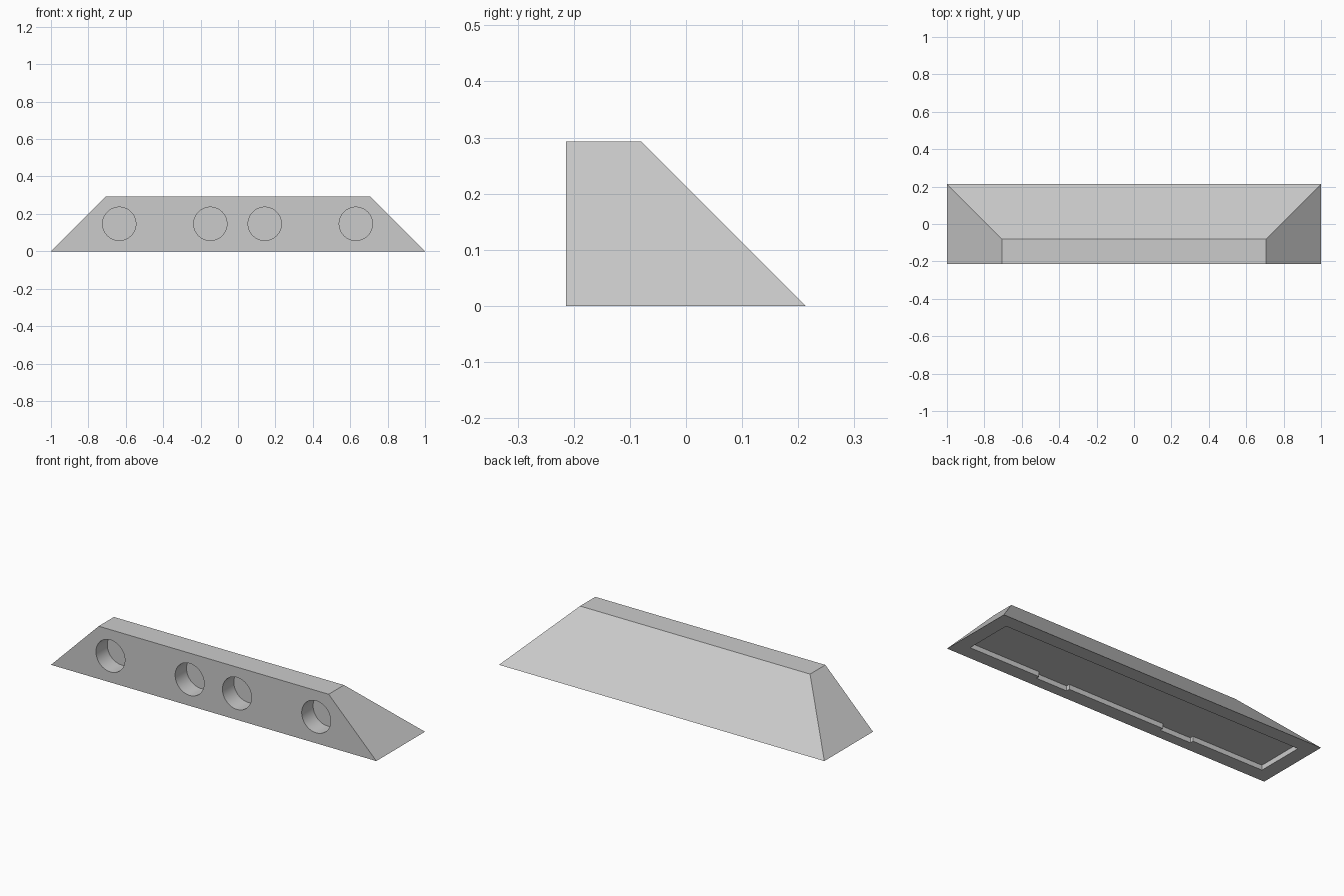
import bpy, bmesh, math
from mathutils import Matrix

if "Cube" in bpy.data.objects:
    bpy.data.objects.remove(bpy.data.objects["Cube"])

grey = bpy.data.materials.new("light_grey")
grey.diffuse_color = (0.6, 0.6, 0.6, 1)
grey.use_nodes = True
grey.node_tree.nodes["Principled BSDF"].inputs["Base Color"].default_value = grey.diffuse_color

W, D, H = 1.0, 0.2135, 0.293        # half width, half depth, height
BEVEL = 0.293                       # 45 degree slopes


def make_object(name, bm):
    bmesh.ops.recalc_face_normals(bm, faces=bm.faces)
    mesh = bpy.data.meshes.new(name)
    bm.to_mesh(mesh)
    bm.free()
    mesh.materials.append(grey)
    obj = bpy.data.objects.new(name, mesh)
    bpy.context.collection.objects.link(obj)
    return obj


def box(name, x0, x1, y0, y1, z0, z1):
    bm = bmesh.new()
    m = Matrix.Translation(((x0 + x1) / 2, (y0 + y1) / 2, (z0 + z1) / 2)) \
        @ Matrix.Diagonal((x1 - x0, y1 - y0, z1 - z0, 1))
    bmesh.ops.create_cube(bm, size=1, matrix=m)
    return make_object(name, bm)


def cut(target, cutter):
    cutter.hide_render = True
    mod = target.modifiers.new("cut", 'BOOLEAN')
    mod.operation, mod.solver, mod.object = 'DIFFERENCE', 'EXACT', cutter
    bpy.context.view_layer.objects.active = target
    bpy.ops.object.modifier_apply(modifier=mod.name)
    bpy.data.objects.remove(cutter)


# wedge body: box whose top edges are pulled in at the ends and the back
bm = bmesh.new()
bmesh.ops.create_cube(bm, size=2, matrix=Matrix.Translation((0, 0, H / 2))
                      @ Matrix.Diagonal((W, D, H / 2, 1)))
for v in bm.verts:
    if v.co.z > H / 2:
        v.co.x -= math.copysign(BEVEL, v.co.x)
        if v.co.y > 0:
            v.co.y -= BEVEL
body = make_object("wedge_body", bm)

# round blind holes in the front
HOLE_DEPTH = 0.1
for x in (-0.635, -0.148, 0.143, 0.63):
    bm = bmesh.new()
    m = Matrix.Translation((x, -D, 0.147)) @ Matrix.Rotation(math.pi / 2, 4, 'X')
    bmesh.ops.create_cone(bm, cap_ends=True, segments=64, radius1=0.089,
                          radius2=0.089, depth=2 * HOLE_DEPTH, matrix=m)
    cut(body, make_object("hole_cutter", bm))

# shallow recess underneath, with two finger notches on its front edge
RECESS = 0.027
cut(body, box("recess_cutter", -0.92, 0.92, -0.135, 0.135, -0.1, RECESS))
for x in (-0.39, 0.39):
    cut(body, box("notch_cutter", x - 0.095, x + 0.095, -0.155, -0.12, -0.1, RECESS))

body.select_set(True)
bpy.context.view_layer.objects.active = body
bpy.ops.object.shade_smooth_by_angle(angle=math.radians(30))
